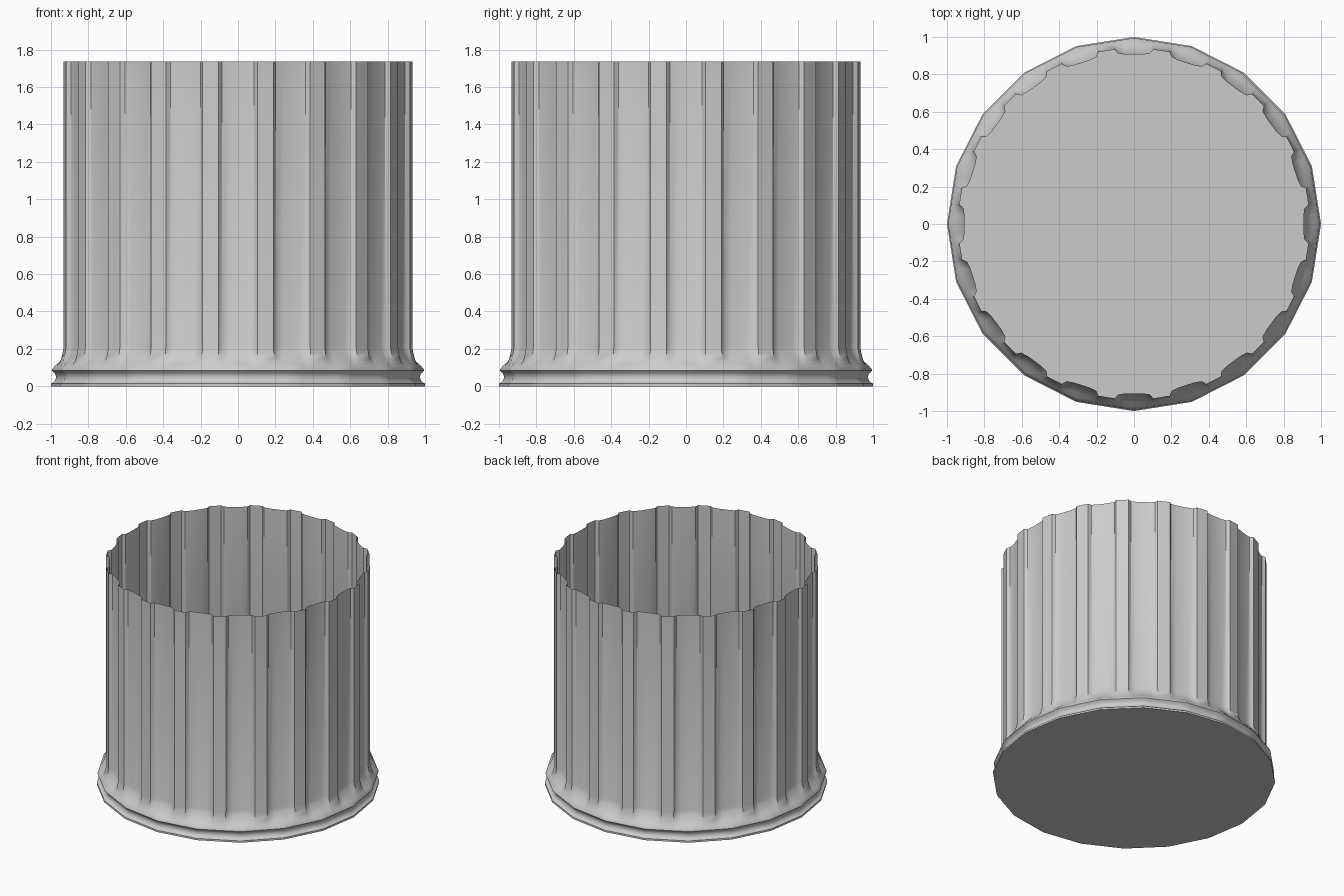
import bpy, bmesh
from math import radians, cos, sin, pi

if "Cube" in bpy.data.objects:
    bpy.data.objects.remove(bpy.data.objects["Cube"])

SIDES = 20
HALF = radians(180 / SIDES)
TOP = 1.735

# One flute: angle offset (degrees) and radius across the groove
FLUTE = [(-6.3, .938), (-5.3, .915), (-3, .907), (0, .905),
         (3, .907), (5.3, .915), (6.3, .938)]
# Moulding profile below the flutes: corner radius and height
MOULDING = [(1.0, 0), (1.0, .014), (.985, .022), (.975, .035), (.973, .055),
            (.98, .07), (.995, .084), (.993, .092), (.978, .11)]
# Flare above it: height and how far it has blended into the fluted section
FLARE = [(.13, .33), (.15, .58), (.18, .84), (.21, 1.0), (TOP, 1.0)]


def polygon_radius(corner, offset):
    return corner * cos(HALF) / cos(HALF - abs(offset))


def add_ring(bm, z, corner, blend):
    ring = []
    for i in range(SIDES):
        for deg, flute_r in FLUTE:
            a = radians(deg)
            r = polygon_radius(corner, a) * (1 - blend) + flute_r * blend
            t = i * 2 * pi / SIDES + a
            ring.append(bm.verts.new((r * cos(t), r * sin(t), z)))
    return ring


# Fluted open shaft with its moulded foot
bm = bmesh.new()
rings = [add_ring(bm, z, r, 0) for r, z in MOULDING]
rings += [add_ring(bm, z, MOULDING[-1][0], b) for z, b in FLARE]
for low, high in zip(rings, rings[1:]):
    n = len(low)
    for i in range(n):
        j = (i + 1) % n
        bm.faces.new((low[i], low[j], high[j], high[i]))

# Closed underside
bm.faces.new(list(reversed(rings[0])))

mesh = bpy.data.meshes.new("fluted_column_base")
bm.to_mesh(mesh)
bm.free()
column = bpy.data.objects.new("fluted_column_base", mesh)
bpy.context.collection.objects.link(column)
bpy.context.view_layer.objects.active = column
column.select_set(True)
bpy.ops.object.shade_smooth_by_angle(angle=radians(40))
